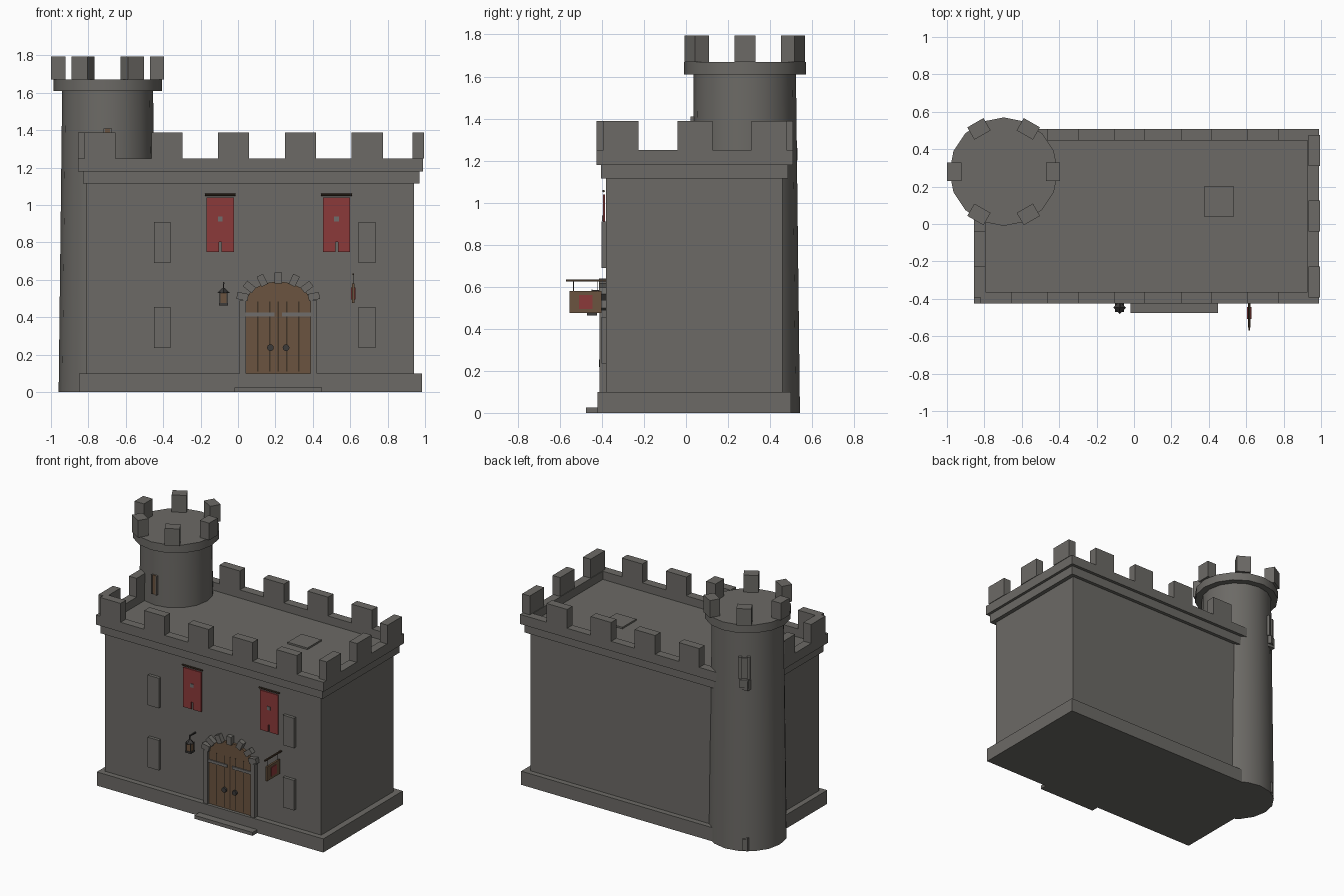
import bpy, bmesh, math
from mathutils import Matrix, Vector

if "Cube" in bpy.data.objects:
    bpy.data.objects.remove(bpy.data.objects["Cube"])


def material(name, rgb):
    m = bpy.data.materials.new(name)
    m.diffuse_color = (*rgb, 1)
    m.use_nodes = True
    m.node_tree.nodes["Principled BSDF"].inputs["Base Color"].default_value = m.diffuse_color
    return m


STONE = material("stone", (0.150, 0.144, 0.132))
WOOD = material("wood", (0.145, 0.088, 0.050))
DARK = material("dark_wood", (0.055, 0.035, 0.022))
RED = material("red_cloth", (0.26, 0.042, 0.042))
IRON = material("iron", (0.045, 0.043, 0.042))
METAL = material("strap_metal", (0.16, 0.155, 0.15))


def finish(name, bm, mat, smooth=False):
    bmesh.ops.recalc_face_normals(bm, faces=bm.faces)
    me = bpy.data.meshes.new(name)
    bm.to_mesh(me)
    bm.free()
    me.materials.append(mat)
    ob = bpy.data.objects.new(name, me)
    bpy.context.collection.objects.link(ob)
    if smooth:
        bpy.ops.object.select_all(action='DESELECT')
        ob.select_set(True)
        bpy.context.view_layer.objects.active = ob
        bpy.ops.object.shade_smooth_by_angle(angle=math.radians(35))
    return ob


def box(name, x, y, z, mat=STONE, turn=None):
    """Box from x, y, z ranges; turn is an optional matrix applied about the origin."""
    bm = bmesh.new()
    bmesh.ops.create_cube(bm, size=1)
    for v in bm.verts:
        v.co = Vector([(r[0] + r[1]) / 2 + c * (r[1] - r[0]) for c, r in zip(v.co, (x, y, z))])
    if turn:
        bm.transform(turn)
    return finish(name, bm, mat)


def cylinder(name, centre, r1, r2, depth, mat, sides=16, axis='Z', smooth=True):
    bm = bmesh.new()
    bmesh.ops.create_cone(bm, cap_ends=True, segments=sides, radius1=r1, radius2=r2, depth=depth)
    rot = {'Z': Matrix(), 'X': Matrix.Rotation(math.pi / 2, 4, 'Y'),
           'Y': Matrix.Rotation(math.pi / 2, 4, 'X')}[axis]
    bm.transform(Matrix.Translation(centre) @ rot)
    return finish(name, bm, mat, smooth)


def plate(name, outline, y0, y1, mat):
    """Extrude an x-z outline from y0 to y1."""
    bm = bmesh.new()
    face = bm.faces.new([bm.verts.new((x, y0, z)) for x, z in outline])
    ext = bmesh.ops.extrude_face_region(bm, geom=[face])['geom']
    for v in ext:
        if isinstance(v, bmesh.types.BMVert):
            v.co.y = y1
    return finish(name, bm, mat)


# Main block: plinth, walls, cornice, roof floor
box("plinth", (-0.85, 0.985), (-0.42, 0.50), (0, 0.10))
box("walls", (-0.81, 0.94), (-0.38, 0.46), (0.05, 1.15))
box("cornice", (-0.83, 0.97), (-0.405, 0.485), (1.115, 1.18))
box("roof_floor", (-0.80, 0.945), (-0.37, 0.46), (1.16, 1.19))
box("roof_hatch", (0.375, 0.535), (0.04, 0.20), (1.185, 1.202))

# Parapet ring
X0, X1, Y0, Y1 = -0.855, 0.99, -0.425, 0.508
T = 0.062
box("parapet_front", (X0, X1), (Y0, Y0 + T), (1.18, 1.25))
box("parapet_back", (X0, X1), (Y1 - T, Y1), (1.18, 1.25))
box("parapet_left", (X0, X0 + T), (Y0 + T, Y1 - T), (1.18, 1.25))
box("parapet_right", (X1 - T, X1), (Y0 + T, Y1 - T), (1.18, 1.25))

# Battlements along the parapet, leaving out those inside the tower
MZ = (1.25, 1.388)
for i in range(5):
    x = -0.737 + i * 0.357
    box("merlon_front", (x - 0.083, x + 0.083), (Y0, Y0 + T), MZ)
    if i:
        box("merlon_back", (x - 0.083, x + 0.083), (Y1 - T, Y1), MZ)
for i in range(3):
    y = -0.31 + i * 0.352
    box("merlon_right", (X1 - T + 0.004, X1 + 0.004), (y - 0.083, y + 0.083), MZ)
    if i < 2:
        box("merlon_left", (X0, X0 + T), (y - 0.083, y + 0.083), MZ)

# Round tower with crown
TX, TY = -0.697, 0.28
cylinder("tower", (TX, TY, 0.81), 0.262, 0.243, 1.62, STONE)
cylinder("tower_crown", (TX, TY, 1.64), 0.29, 0.29, 0.06, STONE)
for i in range(6):
    turn = Matrix.Translation((TX, TY, 0)) @ Matrix.Rotation(i * math.pi / 3, 4, 'Z')
    box("tower_merlon", (0.226, 0.302), (-0.05, 0.05), (1.67, 1.795), STONE, turn)


# Tower openings, placed by compass angle
def on_tower(angle):
    return Matrix.Translation((TX, TY, 0)) @ Matrix.Rotation(math.radians(angle), 4, 'Z')


box("slit_front", (0.23, 0.254), (-0.013, 0.013), (1.27, 1.41), WOOD, on_tower(270))
for side in (-1, 1):
    box("slit_frame_front", (0.23, 0.259), (side * 0.018 - 0.005, side * 0.018 + 0.005),
        (1.27, 1.41), STONE, on_tower(270))
box("slit_back", (0.23, 0.250), (-0.02, 0.02), (1.26, 1.41), STONE, on_tower(120))
for side in (-1, 1):
    box("slit_frame_back", (0.23, 0.262), (side * 0.028 - 0.011, side * 0.028 + 0.011),
        (1.26, 1.42), STONE, on_tower(120))
box("slit_sill_back", (0.23, 0.272), (-0.03, 0.03), (1.20, 1.26), STONE, on_tower(120))
box("drain_back", (0.24, 0.268), (-0.012, 0.012), (0.01, 0.09), STONE, on_tower(120))

# Closed window panels
for x in (-0.405, 0.69):
    for z in (0.235, 0.69):
        box("window_panel", (x - 0.045, x + 0.045), (-0.403, -0.37), (z, z + 0.22))

# Banners with a slit hem, emblem and rod
for cx in (-0.095, 0.527):
    w, s = 0.073, 0.007
    plate("banner", [(cx - w, 0.75), (cx - s, 0.75), (cx - s, 0.803), (cx + s, 0.803),
                     (cx + s, 0.75), (cx + w, 0.75), (cx + w, 1.04), (cx - w, 1.04)],
          -0.396, -0.386, RED)
    box("banner_emblem", (cx - 0.013, cx + 0.013), (-0.400, -0.394), (0.912, 0.938), METAL)
    cylinder("banner_rod", (cx, -0.392, 1.055), 0.006, 0.006, 0.165, DARK, 8, 'X')

# Arched door
DX = 0.215
arch = [(DX + 0.175 * math.cos(a), 0.47 + 0.12 * math.sin(a))
        for a in [math.pi * i / 12 for i in range(13)]]
plate("door", [(DX - 0.175, 0.10), (DX + 0.175, 0.10)] + arch, -0.398, -0.37, WOOD)
for dx in (-0.11, -0.045, 0, 0.045, 0.11):
    box("door_groove", (DX + dx - 0.004, DX + dx + 0.004), (-0.401, -0.395), (0.11, 0.485), DARK)
for side in (-1, 1):
    a, b = sorted((DX + side * 0.02, DX + side * 0.172))
    box("door_strap", (a, b), (-0.406, -0.395), (0.405, 0.425), METAL)
    cylinder("door_knob", (DX + side * 0.042, -0.405, 0.237), 0.018, 0.018, 0.016, IRON, 12, 'Y')
    a, b = sorted((DX + side * 0.173, DX + side * 0.208))
    box("door_post", (a, b), (-0.412, -0.37), (0.10, 0.49))

# Arch stones
for i in range(7):
    a = math.radians(12 + 26 * i)
    turn = (Matrix.Translation((DX + 0.195 * math.cos(a), 0, 0.485 + 0.125 * math.sin(a)))
            @ Matrix.Rotation(math.pi / 2 - a, 4, 'Y'))
    box("arch_stone", (-0.019, 0.019), (-0.415, -0.37), (-0.03, 0.03), STONE, turn)

# Doorstep
box("doorstep", (-0.02, 0.45), (-0.475, -0.41), (0, 0.025))

# Wall lantern
LX, LY = -0.077, -0.447
box("lantern_body", (LX - 0.018, LX + 0.018), (LY - 0.018, LY + 0.018), (0.475, 0.53), WOOD)
box("lantern_base", (LX - 0.024, LX + 0.024), (LY - 0.024, LY + 0.024), (0.463, 0.475), IRON)
cylinder("lantern_cap", (LX, LY, 0.543), 0.034, 0.006, 0.026, IRON, 4, smooth=False)
for sx in (-1, 1):
    for sy in (-1, 1):
        x, y = LX + sx * 0.019, LY + sy * 0.019
        box("lantern_corner", (x - 0.003, x + 0.003), (y - 0.003, y + 0.003), (0.47, 0.535), IRON)
box("lantern_hook", (LX - 0.003, LX + 0.003), (LY - 0.003, LY + 0.003), (0.55, 0.588), IRON)
box("lantern_arm", (LX - 0.004, LX + 0.004), (LY, -0.375), (0.577, 0.585), IRON)

# Hanging sign
SX = 0.616
box("sign_board", (SX - 0.007, SX + 0.007), (-0.553, -0.402), (0.475, 0.58), WOOD)
box("sign_emblem", (SX - 0.011, SX + 0.011), (-0.508, -0.445), (0.495, 0.56), RED)
box("sign_pole", (SX - 0.005, SX + 0.005), (-0.57, -0.375), (0.625, 0.635), DARK)
for y in (-0.535, -0.42):
    box("sign_chain", (SX - 0.002, SX + 0.002), (y - 0.002, y + 0.002), (0.575, 0.63), IRON)
